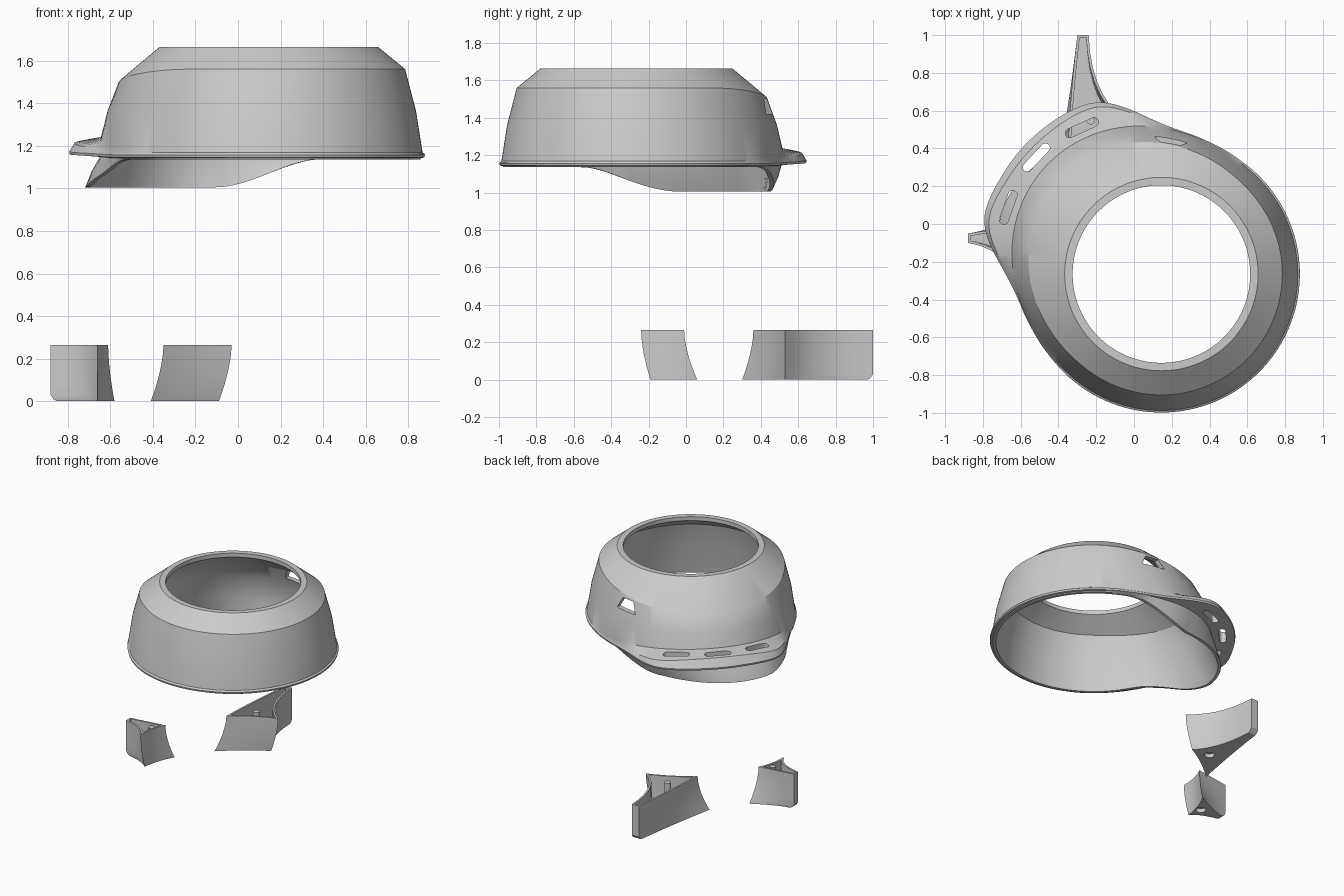
import bpy, bmesh, math
from mathutils import Vector, Matrix

if "Cube" in bpy.data.objects:
    bpy.data.objects.remove(bpy.data.objects["Cube"])

CX, CY, AXIS = 0.145, -0.265, 137.0   # ring centre and direction of the flange


def make_object(name, bm):
    bmesh.ops.recalc_face_normals(bm, faces=bm.faces[:])
    me = bpy.data.meshes.new(name)
    bm.to_mesh(me)
    bm.free()
    ob = bpy.data.objects.new(name, me)
    bpy.context.collection.objects.link(ob)
    return ob


def activate(ob):
    bpy.ops.object.select_all(action='DESELECT')
    ob.select_set(True)
    bpy.context.view_layer.objects.active = ob


def smooth(ob):
    activate(ob)
    bpy.ops.object.shade_smooth_by_angle(angle=math.radians(28))


def boolean(ob, cutter, op='DIFFERENCE'):
    mod = ob.modifiers.new("cut", 'BOOLEAN')
    mod.operation, mod.object, mod.solver = op, cutter, 'EXACT'
    activate(ob)
    bpy.ops.object.modifier_apply(modifier=mod.name)
    bpy.data.objects.remove(cutter)


def bridge(bm, a, b):
    n = len(a)
    for i in range(n):
        j = (i + 1) % n
        bm.faces.new((a[i], a[j], b[j], b[i]))


def bump(d, width):
    d = abs(d)
    return 0.5 * (1 + math.cos(math.pi * d / width)) if d < width else 0.0


# Flange outline: angle from the flange axis -> radius
OUTLINE = [(0, .995), (20, .99), (27, .975), (35, .90), (43, .82),
           (52, .77), (65, .745), (80, .733), (190, .733)]


def lin(d):
    d = abs(d)
    for (a, ra), (b, rb) in zip(OUTLINE, OUTLINE[1:]):
        if d <= b:
            return ra + (rb - ra) * (d - a) / (b - a)
    return OUTLINE[-1][1]


def section(d):
    """Closed (radius, z) cross-section at d degrees from the flange axis."""
    rout = (lin(d - 3) + lin(d) + lin(d + 3)) / 3 + .008 * bump(d - 26, 15)
    w, wf, ws = bump(d, 65), bump(d, 90), bump(d, 100)
    foot = min(.722 + .115 * wf, rout - .005)
    rs, zs = .64 + .098 * ws, 1.56 - .085 * ws
    zf = 1.168 + .09 * wf
    u = min(max((abs(d) - 27) / 40, 0), 1)
    s = 1 - u * u * (3 - 2 * u)
    sk = min(foot + .02 * w * max(0, min(1, d / 27)) - .008, rout - .012)
    rsk = .712 + (.16 + .10 * max(-1, min(1, d / 27))) * bump(d, 75)
    rsk = min(rsk, rout - .015)
    return [(.47, 1.665), (.512, 1.665), (rs, zs),
            ((rs + foot) / 2 + .01, (zs + zf) / 2), (foot, zf),
            (rout - .003 - .035 * w, 1.163 + .077 * w), (rout, 1.157 + .023 * w),
            (rout - .003, 1.145 + .022 * w), (sk, 1.142 + .016 * w),
            ((sk + rsk) / 2 + .008 * s, 1.139 - .06 * s),
            (rsk, 1.136 - .131 * s), (rsk - .022, 1.136 - .131 * s),
            (sk - .03, 1.165 + .02 * w),
            ((rs + foot) / 2 - .024, (zs + zf) / 2), (rs - .035, zs - .015), (.47, 1.635)]


# Ring-shaped shell with flange and lower skirt
N = 160
bm = bmesh.new()
rings = []
for i in range(N):
    d = -180 + 360 * i / N
    a = math.radians(AXIS + d)
    rings.append([bm.verts.new((CX + r * math.cos(a), CY + r * math.sin(a), z))
                  for r, z in section(d)])
for i in range(N):
    bridge(bm, rings[i], rings[(i + 1) % N])
shell = make_object("ring_shell", bm)


def prism(name, pts, depth, mat):
    bm = bmesh.new()
    a = [bm.verts.new(mat @ Vector((x, y, -depth / 2))) for x, y in pts]
    b = [bm.verts.new(mat @ Vector((x, y, depth / 2))) for x, y in pts]
    bridge(bm, a, b)
    bm.faces.new(a)
    bm.faces.new(b)
    ob = make_object(name, bm)
    ob.hide_render = True
    return ob


# Three rounded strap slots through the flange
slot = []
for k in range(16):
    a = 2 * math.pi * k / 16 + math.pi / 16
    slot.append((.024 * math.cos(a), math.copysign(.07, math.sin(a)) + .024 * math.sin(a)))
for off, r, twist in ((-18.5, .882, -4), (0, .905, 0), (19.5, .884, 4)):
    a = math.radians(AXIS + off)
    mat = Matrix.Translation((CX + r * math.cos(a), CY + r * math.sin(a), 1.22)) \
        @ Matrix.Rotation(a + math.radians(twist), 4, 'Z')
    boolean(shell, prism("slot_cutter", slot, .14, mat))

# Tapered window in the back wall
a = math.radians(86)
mat = Matrix.Translation((CX + .7 * math.cos(a), CY + .7 * math.sin(a), 1.46)) \
    @ Matrix.Rotation(a - math.pi / 2, 4, 'Z') @ Matrix.Rotation(math.pi / 2, 4, 'X')
boolean(shell, prism("window_cutter",
                     [(-.09, -.04), (.09, -.04), (.05, .04), (-.05, .04)], .25, mat))
smooth(shell)


def bezier(a, c, b, n=7):
    return [a * (1 - t) ** 2 + c * 2 * t * (1 - t) + b * t * t
            for t in (i / n for i in range(n + 1))]


def inset(pts, d):
    n = len(pts)
    area = sum(pts[i].x * pts[(i + 1) % n].y - pts[(i + 1) % n].x * pts[i].y for i in range(n))
    sg = 1 if area > 0 else -1
    out = []
    for i in range(n):
        e1 = (pts[i] - pts[i - 1]).normalized()
        e2 = (pts[(i + 1) % n] - pts[i]).normalized()
        n1, n2 = Vector((-e1.y, e1.x)) * sg, Vector((-e2.y, e2.x)) * sg
        out.append(pts[i] + (n1 + n2) * (d / max(1 + n1.dot(n2), .35)))
    return out


def fin_block(name, left, right, tip_r, tip_l, ctrl_r, ctrl_l, shift_l, shift_r, post):
    """Hollow three-sided block whose front face hugs the ring wall."""
    H, FLOOR = .265, .05
    left, right, tip_r, tip_l, ctrl_r, ctrl_l, shift_l, shift_r = map(
        Vector, (left, right, tip_r, tip_l, ctrl_r, ctrl_l, shift_l, shift_r))

    def plan(z):
        k = (1 - z / H) ** 1.7
        lo, ro = left + shift_l * k, right + shift_r * k
        mid = (lo + ro) / 2
        tip = (tip_l + tip_r) / 2
        back = (mid - tip).normalized() * (.03 * max(0, 1 - z / .03) ** 2)
        front = bezier(lo, mid + (tip - mid).normalized() * .03, ro, 6)
        return (front + bezier(ro, ctrl_r, tip_r + back)[1:]
                + bezier(tip_l + back, ctrl_l, lo)[:-1])

    bm = bmesh.new()

    def loop(pts, z):
        return [bm.verts.new((p.x, p.y, z)) for p in pts]

    outer = [loop(plan(z), z) for z in (0, .01, .03, .07, .12, .17, .22, H)]
    inner = [loop(inset(plan(z), .014), z) for z in (H, .2, .13, .08, FLOOR)]
    chain = outer + inner
    for a, b in zip(chain, chain[1:]):
        bridge(bm, a, b)
    bm.faces.new(outer[0])
    bm.faces.new(inner[-1])
    block = make_object(name, bm)

    # Screw hole underneath and post inside
    circle = [(math.cos(math.tau * k / 20), math.sin(math.tau * k / 20)) for k in range(20)]
    boolean(block, prism("hole_cutter", [(.036 * x, .036 * y) for x, y in circle], .06,
                         Matrix.Translation((*post, 0))))
    pin = prism(name + "_post", [(.023 * x, .023 * y) for x, y in circle], .22,
                Matrix.Translation((*post, .15)))
    pin.hide_render = False
    smooth(block)
    smooth(pin)


# Two loose blocks on the ground
fin_block("back_fin_block", (-.35, .36), (-.03, .53), (-.24, 1.0), (-.30, 1.0),
          (-.23, .68), (-.345, .62), (-.06, -.06), (-.06, 0), (-.23, .55))
fin_block("left_fin_block", (-.61, -.01), (-.66, -.24), (-.88, -.10), (-.88, -.05),
          (-.71, -.13), (-.74, -.03), (.03, .07), (0, .05), (-.68, -.08))
